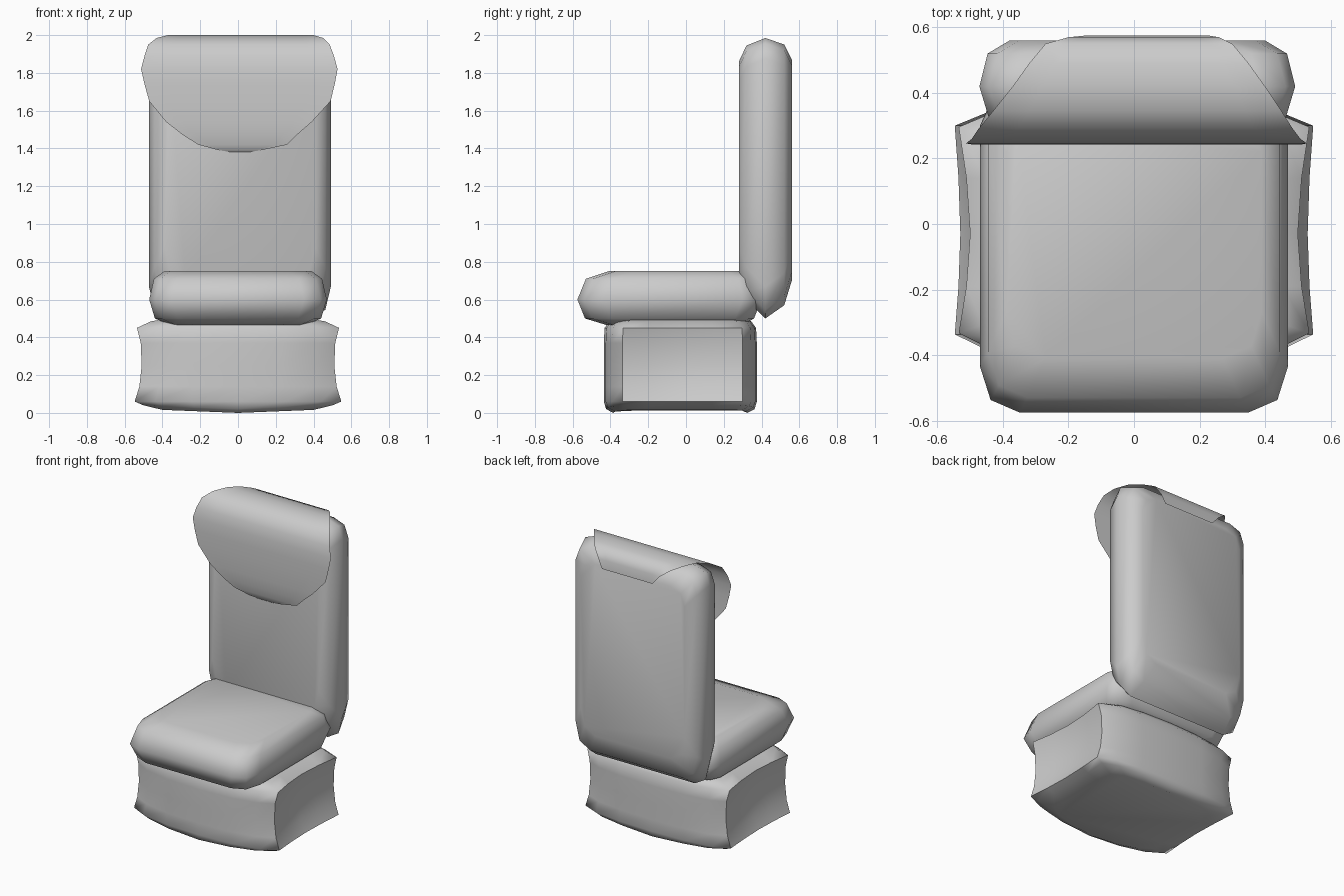
import bpy, bmesh, math

if "Cube" in bpy.data.objects:
    bpy.data.objects.remove(bpy.data.objects["Cube"])


def make(name, rows, closed=True):
    """Skin rows of points; closed rows become capped tubes, open rows a sheet."""
    bm = bmesh.new()
    grid = [[bm.verts.new(p) for p in row] for row in rows]
    n = len(grid[0])
    for a, b in zip(grid, grid[1:]):
        for i in range(n if closed else n - 1):
            j = (i + 1) % n
            bm.faces.new((a[i], a[j], b[j], b[i]))
    if closed:
        bm.faces.new(grid[0])
        bm.faces.new(grid[-1])
    bmesh.ops.recalc_face_normals(bm, faces=bm.faces)
    mesh = bpy.data.meshes.new(name)
    bm.to_mesh(mesh)
    bm.free()
    obj = bpy.data.objects.new(name, mesh)
    bpy.context.collection.objects.link(obj)
    bpy.ops.object.select_all(action='DESELECT')
    obj.select_set(True)
    bpy.context.view_layer.objects.active = obj
    bpy.ops.object.shade_smooth_by_angle(angle=math.radians(62))
    return obj


def rounded(half, lo, hi, cut, lo_cut, hi_cut):
    """Rectangle outline (u, v) with two-step corners."""
    right = [(half - cut, lo), (half - cut * .27, lo + lo_cut * .27), (half, lo + lo_cut),
             (half, hi - hi_cut), (half - cut * .27, hi - hi_cut * .27), (half - cut, hi)]
    return right + [(-u, v) for u, v in reversed(right)]


# Seat cushion: outlines stacked upward (z, half width, front, rear)
seat = [(.465, .36, -.42, .30), (.50, .44, -.535, .36), (.60, .47, -.575, .40),
        (.71, .445, -.53, .38), (.75, .39, -.41, .32)]
make("seat_cushion", [[(u, v, z) for u, v in rounded(w, a, b, .12, .14, .10)]
                      for z, w, a, b in seat])

# Backrest: outlines stacked front to rear (y, half width, bottom, top)
back = [(.28, .40, .71, 1.86), (.32, .452, .60, 1.945), (.42, .482, .50, 1.985),
        (.52, .457, .57, 1.95), (.56, .39, .70, 1.87)]
make("backrest", [[(u + .01, y, v) for u, v in rounded(w, a, b, .11, .17, .11)]
                  for y, w, a, b in back])

# Base: pinched block (z, corner half width, mid-side half width, inset)
base = [(.0, .40, .40, .05), (.02, .50, .485, .012), (.06, .547, .53, 0),
        (.14, .522, .49, 0), (.25, .51, .475, 0), (.37, .515, .478, 0),
        (.45, .535, .50, .004), (.485, .46, .45, .03), (.495, .40, .40, .06)]
rings = []
for z, corner, mid, inset in base:
    f, r = -.435 + inset, .375 - inset
    q = corner / .55
    side = [(.25 * q, f + .01), (.44 * q, f + .045), (corner, f + .098),
            ((corner + mid * 2) / 3, -.19), (mid, -.03), ((corner + mid * 2) / 3, .14),
            (corner, r - .075), (.44 * q, r - .03), (.25 * q, r - .008)]
    ring = [(0, f)] + side + [(0, r)] + [(-x, y) for x, y in reversed(side)]
    # bottom and lower edge sag slightly toward the middle
    rings.append([(x, y, z + (.02 * abs(x) / .5 if z < .03 else 0)) for x, y in ring])
make("base", rings)

# Headrest cover: thin sheet draped over the top (y, z, left, right)
cover = [(.575, 1.86, -.15, .23), (.57, 1.92, -.20, .26), (.55, 1.97, -.27, .30),
         (.49, 1.99, -.32, .35), (.42, 2.0, -.37, .40), (.345, 1.985, -.43, .45),
         (.29, 1.95, -.475, .485), (.26, 1.89, -.495, .508), (.246, 1.82, -.513, .527),
         (.243, 1.74, -.495, .512), (.243, 1.65, -.47, .49), (.245, 1.54, -.38, .39),
         (.252, 1.47, -.29, .31), (.262, 1.42, -.21, .26), (.272, 1.39, -.10, .12),
         (.282, 1.38, -.03, .05)]
steps = 8
make("headrest_cover", [[(l + (r - l) * i / steps, y, z) for i in range(steps + 1)]
                        for y, z, l, r in cover], closed=False)
